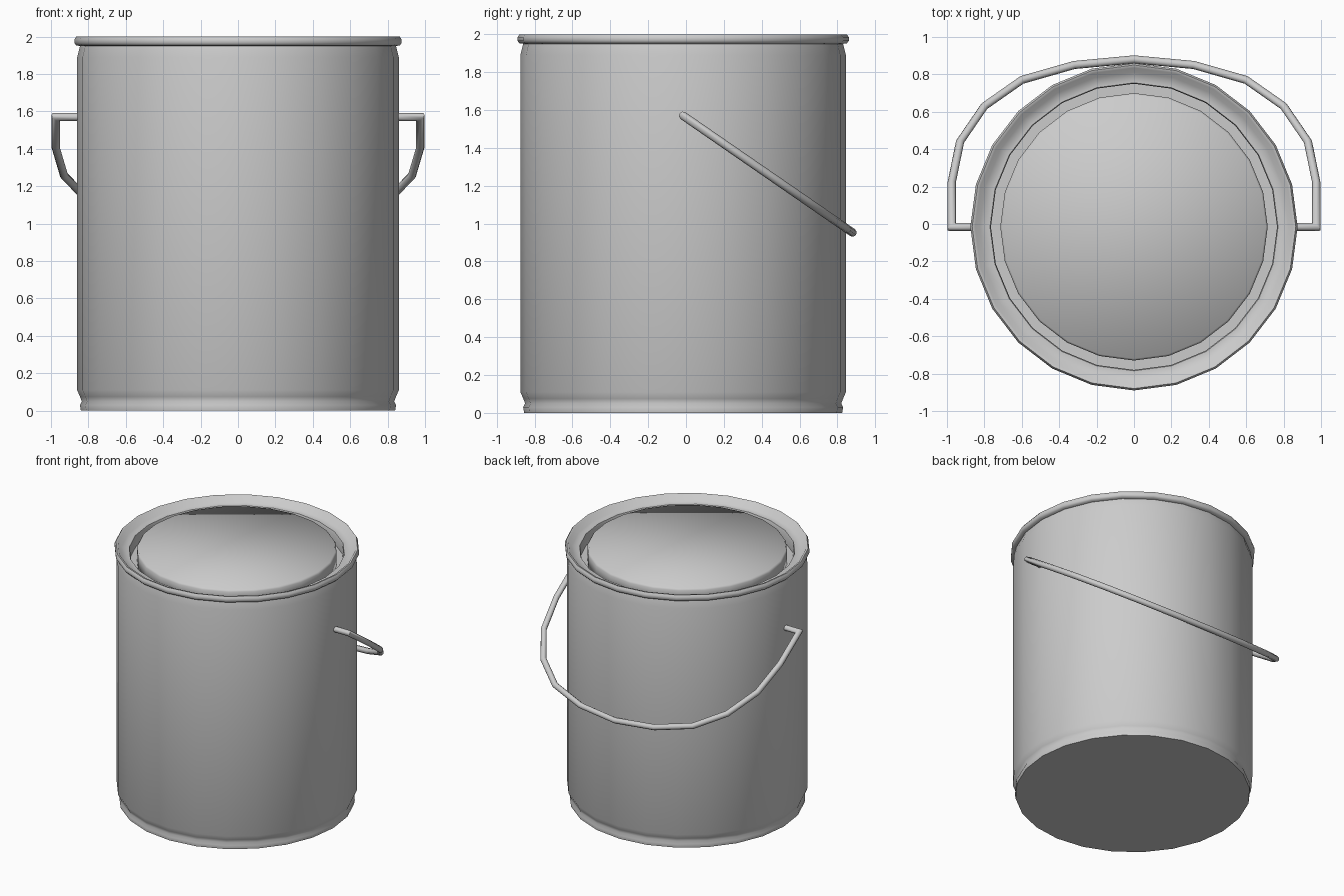
import bpy, bmesh, math
from mathutils import Vector

cube = bpy.data.objects.get("Cube")
if cube:
    bpy.data.objects.remove(cube, do_unlink=True)

SIDES = 24
CENTRE_Y = -0.015


def make_material(name, value):
    mat = bpy.data.materials.new(name)
    mat.use_nodes = True
    colour = (value, value, value, 1)
    mat.diffuse_color = colour
    mat.node_tree.nodes["Principled BSDF"].inputs["Base Color"].default_value = colour
    return mat


metal = make_material("plain grey metal", 0.6)


def finish(bm, name, angle):
    bmesh.ops.recalc_face_normals(bm, faces=bm.faces)
    mesh = bpy.data.meshes.new(name)
    bm.to_mesh(mesh)
    bm.free()
    mesh.materials.append(metal)
    obj = bpy.data.objects.new(name, mesh)
    bpy.context.collection.objects.link(obj)
    bpy.ops.object.select_all(action="DESELECT")
    obj.select_set(True)
    bpy.context.view_layer.objects.active = obj
    bpy.ops.object.shade_smooth_by_angle(angle=math.radians(angle))
    return obj


def bridge(bm, rings):
    for a, b in zip(rings, rings[1:]):
        for i in range(len(a)):
            j = (i + 1) % len(a)
            bm.faces.new((a[i], a[j], b[j], b[i]))
    bm.faces.new(rings[0])
    bm.faces.new(rings[-1])


def lathe(name, profile, angle):
    """Revolve (radius, height) points and cap both ends."""
    bm = bmesh.new()
    turns = [math.tau * i / SIDES for i in range(SIDES)]
    rings = [[bm.verts.new((r * math.cos(t), r * math.sin(t) + CENTRE_Y, z))
              for t in turns] for r, z in profile]
    bridge(bm, rings)
    return finish(bm, name, angle)


def tube(name, path, radius, sides=8):
    """Sweep a round section along a path, mitred at each bend."""
    bm = bmesh.new()
    plane_normal = Vector((0, 0.69, 1)).normalized()
    rings = []
    for i, p in enumerate(path):
        before = (p - path[i - 1]).normalized() if i else None
        after = (path[i + 1] - p).normalized() if i < len(path) - 1 else None
        before, after = before or after, after or before
        tangent = (before + after).normalized()
        across = plane_normal.cross(tangent) / max(tangent.dot(after), 0.5)
        rings.append([bm.verts.new(p + radius * (across * math.cos(t) + plane_normal * math.sin(t)))
                      for t in (math.tau * k / sides for k in range(sides))])
    bridge(bm, rings)
    return finish(bm, name, 50)


# Can: base bead, straight wall, rolled rim, ledge and groove
lathe("can_body", [
    (0.80, 0.0), (0.84, 0.0), (0.845, 0.03), (0.835, 0.05), (0.845, 0.075),
    (0.86, 0.11), (0.86, 1.89), (0.845, 1.95), (0.865, 1.953), (0.875, 1.965),
    (0.875, 1.985), (0.865, 2.0), (0.85, 1.997), (0.825, 1.955),
    (0.77, 1.955), (0.765, 1.94), (0.765, 1.87), (0.68, 1.87)], 60)

# Lid: plug pressed into the groove
lathe("lid", [(0.715, 1.86), (0.715, 1.965), (0.705, 1.98)], 100)

# Handle: half hoop resting against the back, with a pin at each end
half = [(0.84, -0.015), (0.975, -0.015), (0.975, 0.22), (0.93, 0.44),
        (0.80, 0.63), (0.60, 0.77), (0.32, 0.85)]
outline = half + [(0, 0.88)] + [(-x, y) for x, y in reversed(half)]
tube("handle", [Vector((x, y, 1.57 - 0.69 * (y - CENTRE_Y))) for x, y in outline], 0.022)
